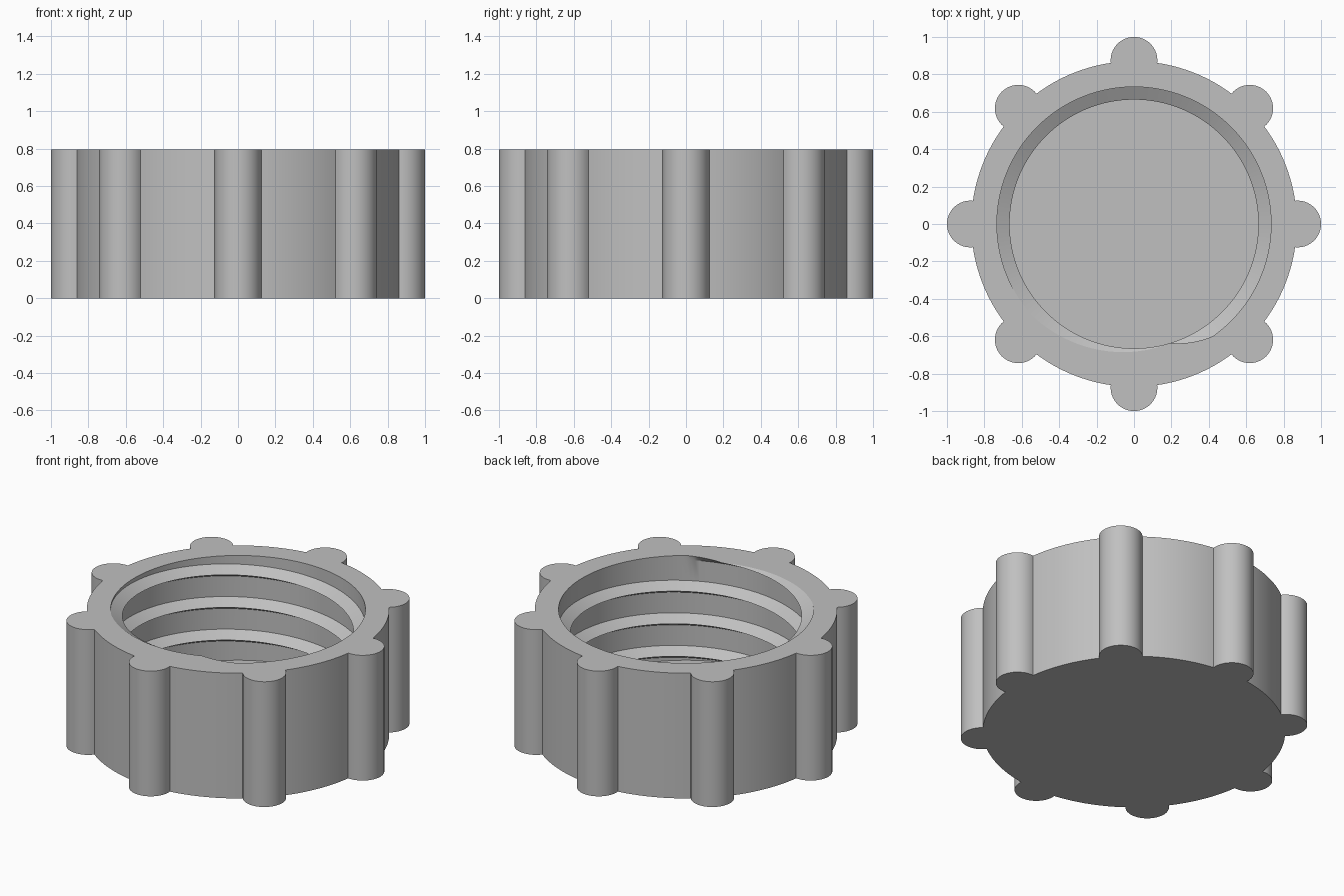
import bpy
import bmesh
from math import acos, cos, sin, radians, pi, tau

cube = bpy.data.objects.get("Cube")
if cube:
    bpy.data.objects.remove(cube, do_unlink=True)

HEIGHT, FLOOR = 0.795, 0.13
BODY_R, GRIP_C, GRIP_R, GRIPS = 0.87, 0.875, 0.125, 8
BORE_R, DEPTH = 0.733, 0.068           # bore and thread height
PITCH, FLANK = 0.207, 0.038            # thread rise per turn, half width
START, FADE = -73, 18                  # thread start angle, run-out in degrees
COLUMNS = 180
TURNS = range(-1, 5)


def outline():
    """Round body with grip ribs, as one closed counter-clockwise loop."""
    half = acos((BODY_R**2 + GRIP_C**2 - GRIP_R**2) / (2 * BODY_R * GRIP_C))
    x, y = BODY_R * cos(half) - GRIP_C, BODY_R * sin(half)
    sweep = acos(x / GRIP_R)
    pts = []
    for g in range(GRIPS):
        a = g * tau / GRIPS
        for i in range(25):
            t = sweep * (i / 12 - 1)
            u, v = GRIP_C + GRIP_R * cos(t), GRIP_R * sin(t)
            pts.append((u * cos(a) - v * sin(a), u * sin(a) + v * cos(a)))
        gap = tau / GRIPS - 2 * half
        for i in range(1, 16):
            t = a + half + gap * i / 16
            pts.append((BODY_R * cos(t), BODY_R * sin(t)))
    return pts


def crests(a):
    """Height and strength of every thread turn at clockwise angle a."""
    for k in TURNS:
        turn = a + 360 * k
        yield HEIGHT - PITCH * turn / 360, min(1, max(0, 1 + turn / FADE))


def bore_column(bm, a):
    """One vertical strip of points down the threaded bore."""
    ridges = list(crests(a))
    ang = radians(START - a)
    column = []
    for crest, _ in ridges:
        for dz in (FLANK, 0, -FLANK):
            z = min(HEIGHT, max(FLOOR, crest + dz))
            r = BORE_R - DEPTH * max(s * max(0, 1 - abs(z - c) / FLANK) for c, s in ridges)
            column.append(bm.verts.new((r * cos(ang), r * sin(ang), z)))
    return column


def fill_level(bm, z):
    edges = [e for e in bm.edges if e.is_boundary
             and all(abs(v.co.z - z) < 1e-4 for v in e.verts)]
    bmesh.ops.triangle_fill(bm, edges=edges, use_beauty=True, normal=(0, 0, 1))


bm = bmesh.new()

# Threaded bore
columns = [bore_column(bm, 360 * i / COLUMNS) for i in range(COLUMNS + 1)]
for left, right in zip(columns, columns[1:]):
    for j in range(len(left) - 1):
        bm.faces.new((left[j], left[j + 1], right[j + 1], right[j]))
bmesh.ops.remove_doubles(bm, verts=bm.verts[:], dist=1e-4)
bmesh.ops.dissolve_degenerate(bm, edges=bm.edges[:], dist=1e-5)

# Outer wall with grip ribs, and the underside
pts = outline()
low = [bm.verts.new((x, y, 0)) for x, y in pts]
high = [bm.verts.new((x, y, HEIGHT)) for x, y in pts]
for i in range(len(pts)):
    bm.faces.new((low[i - 1], low[i], high[i], high[i - 1]))
bm.faces.new(low[::-1])

# Top rim and inside floor
fill_level(bm, HEIGHT)
fill_level(bm, FLOOR)
bmesh.ops.recalc_face_normals(bm, faces=bm.faces[:])

mesh = bpy.data.meshes.new("screw_cap")
bm.to_mesh(mesh)
bm.free()
cap = bpy.data.objects.new("screw_cap", mesh)
bpy.context.collection.objects.link(cap)

# Plain grey
grey = bpy.data.materials.new("plain_grey")
grey.use_nodes = True
colour = (0.53, 0.53, 0.53, 1)
grey.diffuse_color = colour
grey.node_tree.nodes["Principled BSDF"].inputs["Base Color"].default_value = colour
mesh.materials.append(grey)

bpy.ops.object.select_all(action='DESELECT')
cap.select_set(True)
bpy.context.view_layer.objects.active = cap
bpy.ops.object.shade_smooth_by_angle(angle=radians(25))
